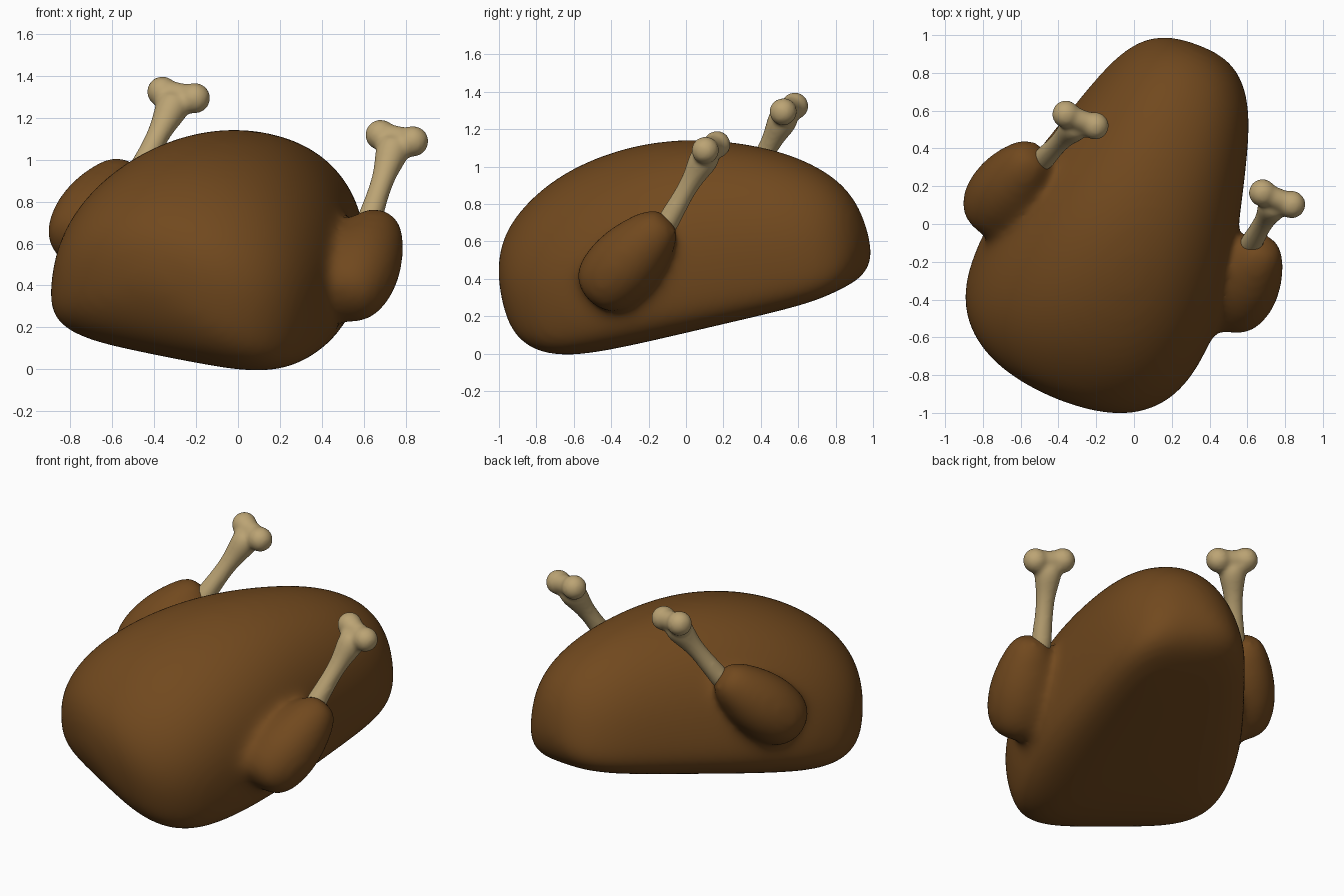
import bpy, bmesh, math
from mathutils import Vector, Matrix

old = bpy.data.objects.get("Cube")
if old:
    bpy.data.objects.remove(old, do_unlink=True)

# Resting pose of the roast: side axis, length axis and up axis
side = Vector((0.91, -0.364, -0.18)).normalized()
up = Vector((0.118, -0.245, 0.963))
up = (up - side * up.dot(side)).normalized()
along = up.cross(side)
POSE = Matrix((side, along, up)).transposed().to_4x4()
POSE.translation = (-0.035, -0.02, 0.562)


def material(name, color):
    m = bpy.data.materials.new(name)
    m.use_nodes = True
    m.diffuse_color = (*color, 1)
    bsdf = m.node_tree.nodes["Principled BSDF"]
    bsdf.inputs["Base Color"].default_value = (*color, 1)
    bsdf.inputs["Roughness"].default_value = 0.6
    return m


def loft(bm, rings, start, end):
    """Closed skin through rings of equal length, with a pole at each end."""
    loops = [[bm.verts.new(p) for p in ring] for ring in rings]
    n = len(loops[0])
    for a, b in zip(loops, loops[1:]):
        for i in range(n):
            j = (i + 1) % n
            bm.faces.new((a[i], a[j], b[j], b[i]))
    for loop, tip in ((loops[0], start), (loops[-1], end)):
        pole = bm.verts.new(tip)
        for i in range(n):
            bm.faces.new((loop[i], loop[(i + 1) % n], pole))


def spindle(bm, p0, p1, profile, n=16):
    """Round form along p0-p1; profile holds (fraction, radius) pairs."""
    p0, p1 = Vector(p0), Vector(p1)
    turn = (p1 - p0).to_track_quat('Z', 'Y')
    rings = []
    for t, r in profile:
        c = p0.lerp(p1, t)
        rings.append([c + turn @ Vector((r * math.cos(k * math.tau / n),
                                         r * math.sin(k * math.tau / n), 0))
                      for k in range(n)])
    loft(bm, rings, p0, p1)


def section(a, w, top, bot, n=32):
    """Domed cross-section with a flattened underside."""
    mid = bot + 0.32 * (top - bot)
    ring = []
    for k in range(n):
        c, s = math.cos(k * math.tau / n), math.sin(k * math.tau / n)
        e, h = (0.93, top - mid) if s > 0 else (0.5, mid - bot)
        ring.append(Vector((w * math.copysign(abs(c) ** e, c), a,
                            mid + h * math.copysign(abs(s) ** e, s))))
    return ring


def finish(bm, name, mat, voxel, smooth):
    """Fuse the overlapping forms into one soft skin."""
    bmesh.ops.recalc_face_normals(bm, faces=bm.faces[:])
    me = bpy.data.meshes.new(name)
    bm.to_mesh(me)
    bm.free()
    me.materials.append(mat)
    ob = bpy.data.objects.new(name, me)
    bpy.context.collection.objects.link(ob)
    ob.matrix_world = POSE
    sub = ob.modifiers.new("round", 'SUBSURF')
    sub.levels = sub.render_levels = 2
    fuse = ob.modifiers.new("fuse", 'REMESH')
    fuse.mode = 'VOXEL'
    fuse.voxel_size = voxel
    fuse.use_smooth_shade = True
    soft = ob.modifiers.new("soften", 'SMOOTH')
    soft.factor = 0.5
    soft.iterations = smooth


roast = material("roasted skin brown", (0.165, 0.066, 0.013))
ivory = material("bone tan", (0.5, 0.37, 0.175))

# Body: position along the length, half width, top, bottom
stations = [
    (-0.97, 0.25, 0.18, -0.10), (-0.915, 0.45, 0.31, -0.25),
    (-0.79, 0.595, 0.415, -0.365), (-0.60, 0.665, 0.52, -0.425),
    (-0.32, 0.67, 0.587, -0.43), (0.0, 0.62, 0.595, -0.425),
    (0.30, 0.535, 0.543, -0.42), (0.60, 0.45, 0.44, -0.415),
    (0.80, 0.38, 0.325, -0.40), (0.94, 0.285, 0.205, -0.36),
    (1.015, 0.16, 0.07, -0.25),
]
bm = bmesh.new()
loft(bm, [section(*s) for s in stations], (0, -0.99, 0.03), (0, 1.04, -0.09))

# Drumstick meat, fused to both sides of the body
meat = [(0.03, 0.115), (0.12, 0.175), (0.28, 0.20), (0.45, 0.205),
        (0.62, 0.19), (0.8, 0.155), (0.93, 0.12), (0.99, 0.085)]
for s in (1, -1):
    spindle(bm, (s * 0.708, -0.288, -0.10), (s * 0.663, 0.25, 0.245), meat)
finish(bm, "roast_body", roast, 0.02, 60)

# Leg bones: flared shaft with two knuckles joined by a bridge
shaft = [(0.02, 0.066), (0.25, 0.06), (0.5, 0.052), (0.7, 0.062),
         (0.85, 0.085), (0.97, 0.078)]
bridge = [(0.02, 0.06), (0.5, 0.06), (0.98, 0.06)]
for s, name in ((1, "left_leg_bone"), (-1, "right_leg_bone")):
    bm = bmesh.new()
    spindle(bm, (s * 0.61, 0.16, 0.16), (s * 0.57, 0.545, 0.56), shaft)
    knuckles = [Vector((s * l, 0.55, 0.563)) for l in (0.485, 0.655)]
    spindle(bm, *knuckles, bridge)
    for p in knuckles:
        bmesh.ops.create_icosphere(bm, subdivisions=3, radius=0.076,
                                   matrix=Matrix.Translation(p))
    finish(bm, name, ivory, 0.01, 30)
